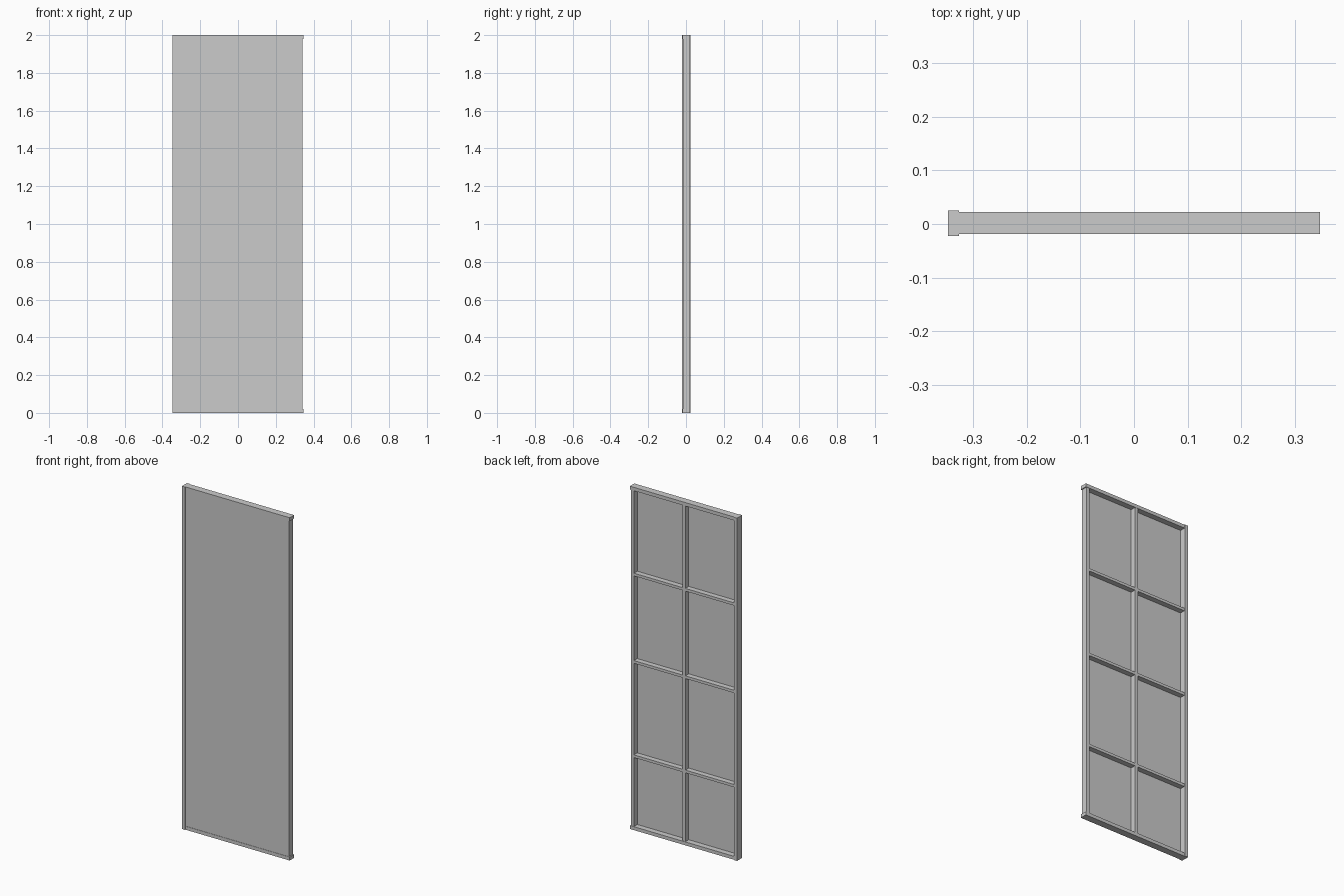
import bpy

cube = bpy.data.objects.get("Cube")
if cube:
    bpy.data.objects.remove(cube, do_unlink=True)

grey = bpy.data.materials.new("plain grey")
grey.use_nodes = True
grey.diffuse_color = (0.6, 0.6, 0.6, 1)
grey.node_tree.nodes["Principled BSDF"].inputs["Base Color"].default_value = (0.6, 0.6, 0.6, 1)


def box(name, x, y, z):
    """Box spanning the given (low, high) ranges."""
    bpy.ops.mesh.primitive_cube_add(size=1, location=[sum(r) / 2 for r in (x, y, z)])
    ob = bpy.context.object
    ob.name = name
    ob.scale = [r[1] - r[0] for r in (x, y, z)]
    bpy.ops.object.transform_apply(location=False, rotation=False, scale=True)
    ob.data.materials.append(grey)
    return ob


LEFT, RIGHT = 0.347, -0.347
FRONT, BACK = -0.019, 0.022
INNER = RIGHT + 0.02
RAIL = 0.02

# Front sheet
box("front_sheet", (INNER, LEFT - 0.012), (FRONT + 0.002, FRONT + 0.008), (0.005, 1.995))

# Outer frame: wide closing bar, slimmer recessed stile, top and bottom rails
box("closing_bar", (RIGHT, INNER), (-0.022, 0.025), (0, 2))
box("hinge_stile", (LEFT - 0.025, LEFT - 0.006), (FRONT + 0.002, BACK - 0.002), (0.005, 1.995))
for name, z in (("bottom_rail", 0), ("top_rail", 2 - RAIL)):
    box(name, (INNER, LEFT), (FRONT, BACK), (z, z + RAIL))

# Stiffening ribs on the back
box("middle_stile", (-0.01, 0.01), (FRONT + 0.008, BACK - 0.002), (RAIL, 2 - RAIL))
for i, z in enumerate((0.43, 0.98, 1.49)):
    box(f"cross_rib_{i + 1}", (INNER, LEFT - 0.025), (FRONT + 0.008, BACK - 0.002), (z - 0.008, z + 0.008))
